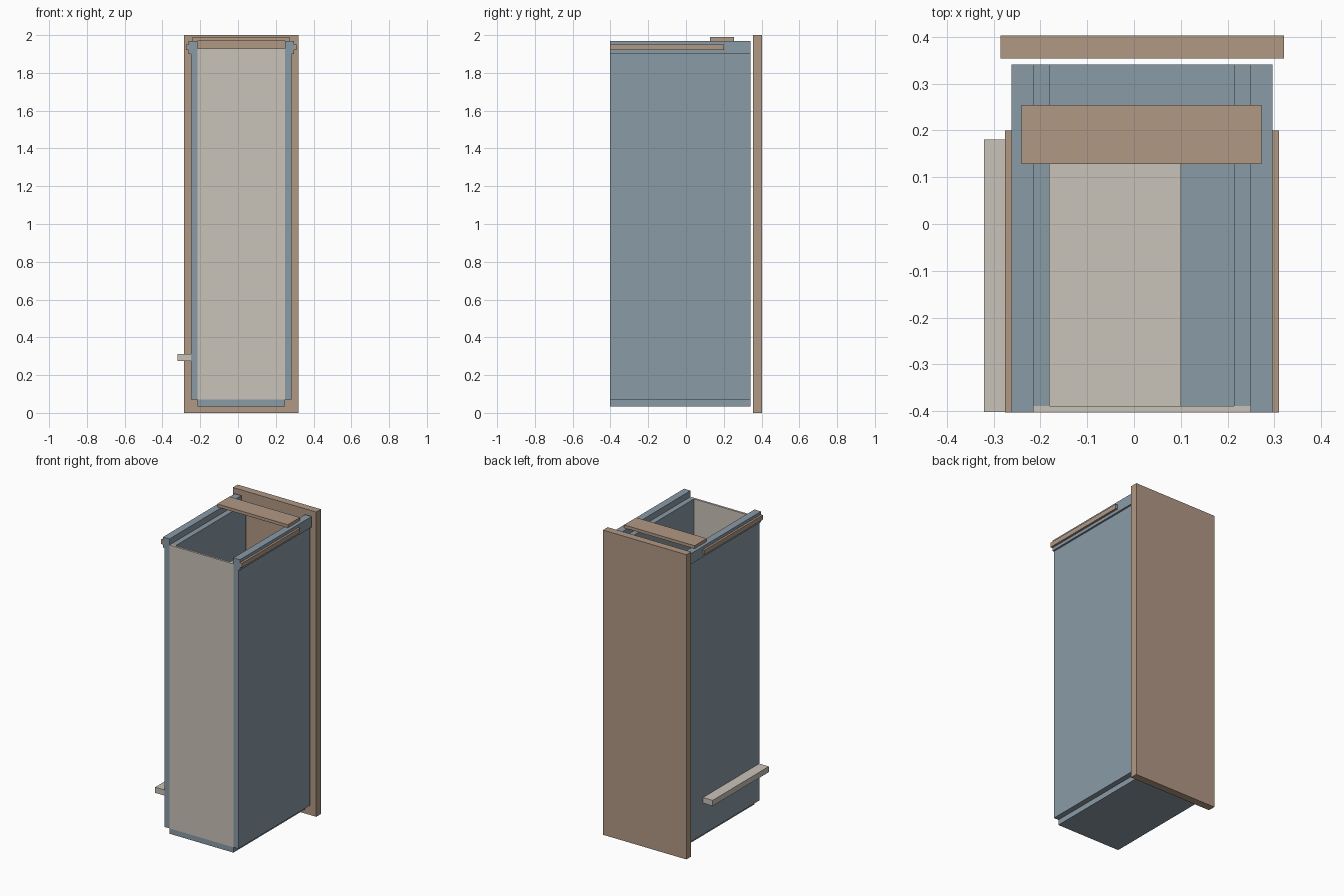
import bpy
import bmesh

default = bpy.data.objects.get("Cube")
if default:
    bpy.data.objects.remove(default, do_unlink=True)


def material(name, colour):
    mat = bpy.data.materials.new(name)
    mat.use_nodes = True
    mat.diffuse_color = (*colour, 1)
    mat.node_tree.nodes["Principled BSDF"].inputs["Base Color"].default_value = (*colour, 1)
    return mat


BLUE = material("slate blue", (0.254, 0.328, 0.386))
BEIGE = material("pale beige", (0.591, 0.546, 0.479))
BROWN = material("warm brown", (0.434, 0.314, 0.231))


def finish(name, bm, mat):
    bmesh.ops.recalc_face_normals(bm, faces=bm.faces)
    mesh = bpy.data.meshes.new(name)
    bm.to_mesh(mesh)
    bm.free()
    mesh.materials.append(mat)
    obj = bpy.data.objects.new(name, mesh)
    bpy.context.collection.objects.link(obj)


def box(name, xs, ys, zs, mat):
    bm = bmesh.new()
    bmesh.ops.create_cube(bm, size=1)
    for v in bm.verts:
        v.co = [r[0] if c < 0 else r[1] for c, r in zip(v.co, (xs, ys, zs))]
    finish(name, bm, mat)


def extrude_profile(name, points, y0, y1, mat):
    bm = bmesh.new()
    face = bm.faces.new([bm.verts.new((x, y0, z)) for x, z in points])
    new = bmesh.ops.extrude_face_region(bm, geom=[face])["geom"]
    verts = [g for g in new if isinstance(g, bmesh.types.BMVert)]
    bmesh.ops.translate(bm, verts=verts, vec=(0, y1 - y0, 0))
    finish(name, bm, mat)


MID = 0.017          # centre line of the drawer body
FRONT, BACK = -0.403, 0.341

# Stepped side walls with a lipped rail, plus an inner lining and outer runner
outer = [(0.232, 0.07), (0.267, 0.07), (0.267, 1.90), (0.279, 1.90),
         (0.279, 1.97), (0.232, 1.97)]
for side, s in (("left", 1), ("right", -1)):
    extrude_profile(side + "_wall", [(MID + s * x, z) for x, z in outer], FRONT, BACK, BLUE)
    box(side + "_lining", sorted((MID + s * 0.197, MID + s * 0.232)),
        (-0.389, BACK), (0.07, 1.93), BLUE)
    box(side + "_runner", sorted((MID + s * 0.279, MID + s * 0.293)),
        (FRONT, 0.2), (1.92, 1.95), BROWN)

# Floor: lower board and raised inner board
box("floor", (MID - 0.232, MID + 0.232), (FRONT, BACK), (0.035, 0.07), BLUE)
box("floor_lining", (MID - 0.197, MID + 0.197), (-0.389, BACK), (0.07, 0.105), BLUE)

# Front panel, back board, top brace and the shelf passing through the right wall
box("front_panel", (MID - 0.232, MID + 0.232), (FRONT, -0.389), (0.07, 1.93), BEIGE)
box("back_board", (-0.285, 0.32), (0.354, 0.403), (0, 2), BROWN)
box("top_brace", (-0.24, 0.272), (0.128, 0.254), (1.97, 1.99), BROWN)
box("shelf", (-0.32, 0.1), (-0.402, 0.18), (0.275, 0.312), BEIGE)
